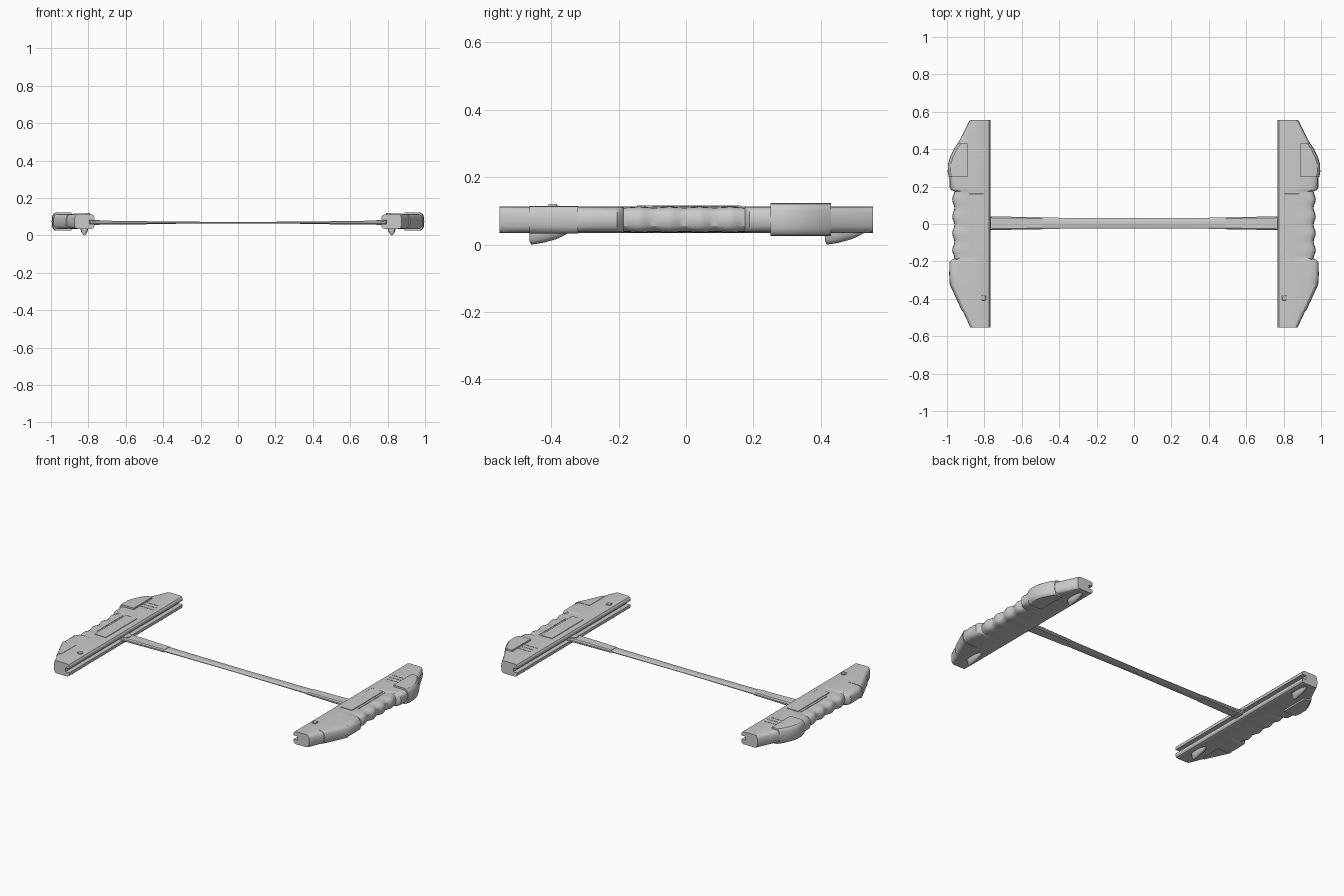
import bpy, bmesh, math

if "Cube" in bpy.data.objects:
    bpy.data.objects.remove(bpy.data.objects["Cube"])

ZC = 0.074          # mid height of the bodies
INNER = 0.768       # inner face of each grip


def finish(name, bm, mirror=True, angle=30, bevel=0):
    """Turn a bmesh into a smooth-by-angle object, mirrored across x."""
    bmesh.ops.recalc_face_normals(bm, faces=bm.faces)
    me = bpy.data.meshes.new(name)
    bm.to_mesh(me)
    bm.free()
    ob = bpy.data.objects.new(name, me)
    bpy.context.collection.objects.link(ob)
    bpy.ops.object.select_all(action='DESELECT')
    ob.select_set(True)
    bpy.context.view_layer.objects.active = ob
    bpy.ops.object.shade_smooth_by_angle(angle=math.radians(angle))
    if bevel:
        b = ob.modifiers.new("Bevel", 'BEVEL')
        b.width, b.segments = bevel, 2
    if mirror:
        ob.modifiers.new("Mirror", 'MIRROR').use_mirror_merge = False
    return ob


def loft(name, rings, **kw):
    """Skin a list of closed rings and cap both ends."""
    bm = bmesh.new()
    vs = [[bm.verts.new(p) for p in r] for r in rings]
    n = len(vs[0])
    for a, b in zip(vs, vs[1:]):
        for i in range(n):
            j = (i + 1) % n
            bm.faces.new((a[i], a[j], b[j], b[i]))
    bm.faces.new(vs[0])
    bm.faces.new(vs[-1])
    return finish(name, bm, **kw)


def box(name, x, y, z, **kw):
    pts = lambda h: [(x[0], y[0], h), (x[1], y[0], h), (x[1], y[1], h), (x[0], y[1], h)]
    return loft(name, [pts(z[0]), pts(z[1])], **kw)


def outer_arc(xo, h, depth):
    """Rounded outer edge from top to bottom as (x, z offset)."""
    pts = []
    for i in range(9):
        a = math.pi / 2 - math.pi * i / 8
        c, s = math.cos(a), math.sin(a)
        pts.append((xo - depth + depth * abs(c) ** 0.7,
                    h * math.copysign(abs(s) ** 0.7, s)))
    return pts


def body_ring(y, xo, depth, h=0.039):
    g = 0.012
    top = [(INNER + 0.027, g), (INNER, g), (INNER, 0.026),
           (INNER + 0.006, 0.035), (INNER + 0.017, 0.039), (0.845, 0.039)]
    sec = top + outer_arc(xo, h, depth) + [(x, -z) for x, z in reversed(top)]
    return [(x, y, ZC + z) for x, z in sec]


# Handle bodies: slotted inner side, wavy finger grip on the outer side
stations = [(-0.553, 0.875, 0.022), (-0.46, 0.918, 0.032), (-0.315, 0.986, 0.05),
            (-0.27, 0.988, 0.05), (-0.205, 0.987, 0.05), (-0.19, 0.972, 0.045)]
rings = [body_ring(*s) for s in stations]
for i in range(25):
    t = i / 24
    w = math.cos(2 * math.pi * 4 * t)
    rings.append(body_ring(-0.185 + 0.36 * t, 0.966 - 0.006 * w, 0.05, 0.0375 - 0.001 * w))
stations = [(0.18, 0.975, 0.045), (0.188, 0.985, 0.045), (0.25, 0.986, 0.045),
            (0.32, 0.986, 0.045), (0.43, 0.942, 0.035), (0.555, 0.878, 0.022)]
rings += [body_ring(*s) for s in stations]
loft("handle_body", rings)

# Shoulder button covers
rings = []
for y, xo in [(0.25, 0.99), (0.28, 0.996), (0.32, 0.995), (0.36, 0.983),
              (0.40, 0.963), (0.43, 0.943)]:
    sec = [(0.89, 0.049)] + outer_arc(xo, 0.049, 0.032) + [(0.89, -0.049)]
    rings.append([(x, y, ZC + z) for x, z in sec])
loft("shoulder_cover", rings)

# Lower corner covers
rings = []
for y, xo in [(-0.465, 0.920), (-0.40, 0.950), (-0.32, 0.987)]:
    sec = [(0.885, 0.041)] + outer_arc(xo, 0.041, 0.034) + [(0.885, -0.041)]
    rings.append([(x, y, ZC + z) for x, z in sec])
loft("corner_cover", rings)

# Raised top panel, slim trim strip, ribs and small button
box("top_panel", (0.804, 0.882), (-0.145, 0.162), (0.10, 0.1165), bevel=0.001)
box("trim_strip", (0.894, 0.898), (-0.10, 0.155), (0.10, 0.1145))
for k in range(3):
    y = 0.31 + 0.03 * k
    box("top_rib", (0.80, 0.885), (y, y + 0.004), (0.10, 0.1145))
box("small_button", (0.792, 0.816), (-0.408, -0.382), (0.10, 0.121), bevel=0.003)

# Wedge feet below both ends, blunt at the front and rising to the rear
for y0 in (-0.465, 0.412):
    rings = []
    for t, w, low in [(0, 0.010, 0.012), (0.006, 0.018, 0.0), (0.04, 0.022, 0.005),
                      (0.08, 0.020, 0.016), (0.105, 0.013, 0.028), (0.118, 0.004, 0.036)]:
        rings.append([(0.822 + w * math.cos(a), y0 + t, 0.045 - (0.045 - low) * math.sin(a))
                      for a in [math.pi * i / 8 for i in range(9)]])
    loft("foot", rings, angle=50)


# Telescopic bar made of nested flat sections
def bar(name, spans, mirror):
    rings = []
    for x, w, h in spans:
        rings.append([(x, 0.004 + sy * w, 0.068 + sz * h) for sy, sz in
                      [(1, .4), (.8, 1), (-.8, 1), (-1, .4),
                       (-1, -.4), (-.8, -1), (.8, -1), (1, -.4)]])
    loft(name, rings, mirror=mirror)


bar("bar_end", [(0.49, 0.032, 0.0085), (0.79, 0.037, 0.0115)], True)
bar("bar_middle", [(-0.50, 0.030, 0.0065), (0, 0.027, 0.004), (0.50, 0.030, 0.0065)], False)

# Round joints where the bar enters the handles
rings = [[(0.772 + 0.032 * math.cos(a), 0.004 + 0.032 * math.sin(a), z)
          for a in [2 * math.pi * i / 32 for i in range(32)]] for z in (0.055, 0.083)]
loft("bar_joint", rings)
